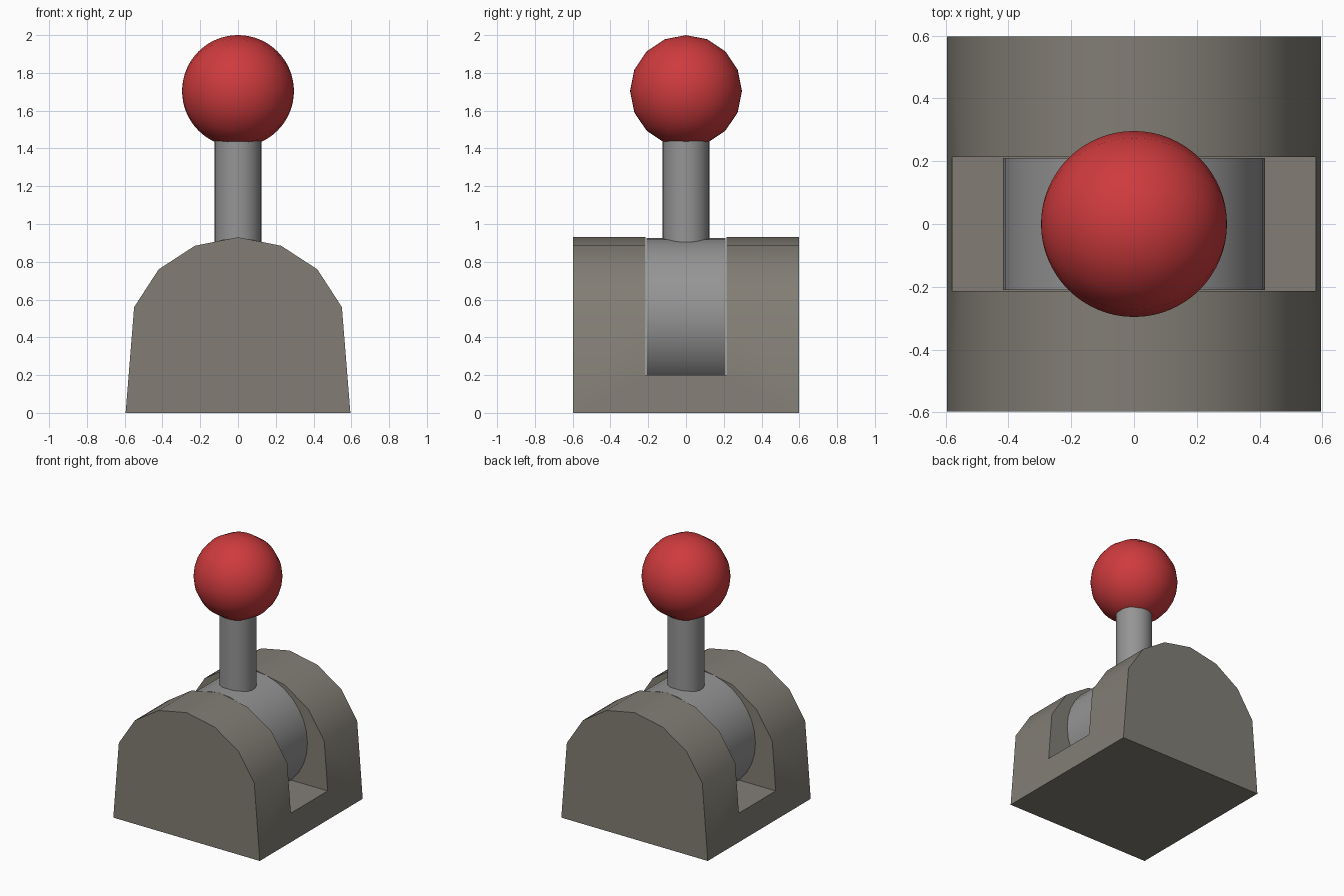
import bpy
import bmesh
from math import radians
from mathutils import Matrix

if "Cube" in bpy.data.objects:
    bpy.data.objects.remove(bpy.data.objects["Cube"])


def material(name, rgb):
    mat = bpy.data.materials.new(name)
    mat.diffuse_color = (*rgb, 1)
    mat.use_nodes = True
    mat.node_tree.nodes["Principled BSDF"].inputs["Base Color"].default_value = mat.diffuse_color
    return mat


def add_object(name, bm, mat=None):
    bmesh.ops.recalc_face_normals(bm, faces=bm.faces)
    mesh = bpy.data.meshes.new(name)
    bm.to_mesh(mesh)
    bm.free()
    obj = bpy.data.objects.new(name, mesh)
    bpy.context.collection.objects.link(obj)
    if mat:
        mesh.materials.append(mat)
    return obj


def smooth(obj, angle=32):
    bpy.ops.object.select_all(action='DESELECT')
    obj.select_set(True)
    bpy.context.view_layer.objects.active = obj
    bpy.ops.object.shade_smooth_by_angle(angle=radians(angle))


def cylinder(name, radius, depth, matrix, mat, segments=32):
    bm = bmesh.new()
    bmesh.ops.create_cone(bm, cap_ends=True, segments=segments, radius1=radius,
                          radius2=radius, depth=depth, matrix=matrix)
    obj = add_object(name, bm, mat)
    smooth(obj)
    return obj


stone = material("warm_grey", (0.223, 0.208, 0.178))
steel = material("steel_grey", (0.30, 0.30, 0.30))
red = material("red", (0.617, 0.043, 0.047))

# Housing: arched profile extruded along y
half = [(0.595, 0), (0.55, 0.56), (0.42, 0.76), (0.228, 0.885)]
profile = half + [(0, 0.93)] + [(-x, z) for x, z in reversed(half)]
bm = bmesh.new()
face = bm.faces.new([bm.verts.new((x, -0.597, z)) for x, z in profile])
extruded = bmesh.ops.extrude_face_region(bm, geom=[face])['geom']
bmesh.ops.translate(bm, vec=(0, 1.194, 0),
                    verts=[v for v in extruded if isinstance(v, bmesh.types.BMVert)])
housing = add_object("housing", bm, stone)

# Slot through the middle of the housing
bm = bmesh.new()
bmesh.ops.create_cube(bm, size=1, matrix=Matrix.Translation((0, 0, 0.7))
                      @ Matrix.Diagonal((2, 0.428, 1, 1)))
cutter = add_object("slot_cutter", bm)
cutter.hide_render = True
mod = housing.modifiers.new("slot", 'BOOLEAN')
mod.operation = 'DIFFERENCE'
mod.solver = 'EXACT'
mod.object = cutter
bpy.context.view_layer.objects.active = housing
bpy.ops.object.modifier_apply(modifier=mod.name)
bpy.data.objects.remove(cutter)
smooth(housing)

# Pivot drum in the slot
cylinder("pivot_drum", 0.417, 0.42,
         Matrix.Translation((0, 0, 0.508)) @ Matrix.Rotation(radians(90), 4, 'X'), steel)

# Lever stem from the drum into the knob
cylinder("lever_stem", 0.124, 1.1, Matrix.Translation((0, 0, 1.05)), steel)

# Ball knob, poles pointing sideways
bm = bmesh.new()
bmesh.ops.create_uvsphere(bm, u_segments=16, v_segments=32, radius=0.296,
                          matrix=Matrix.Translation((0, 0, 1.704))
                          @ Matrix.Rotation(radians(90), 4, 'Y'))
smooth(add_object("ball_knob", bm, red))
